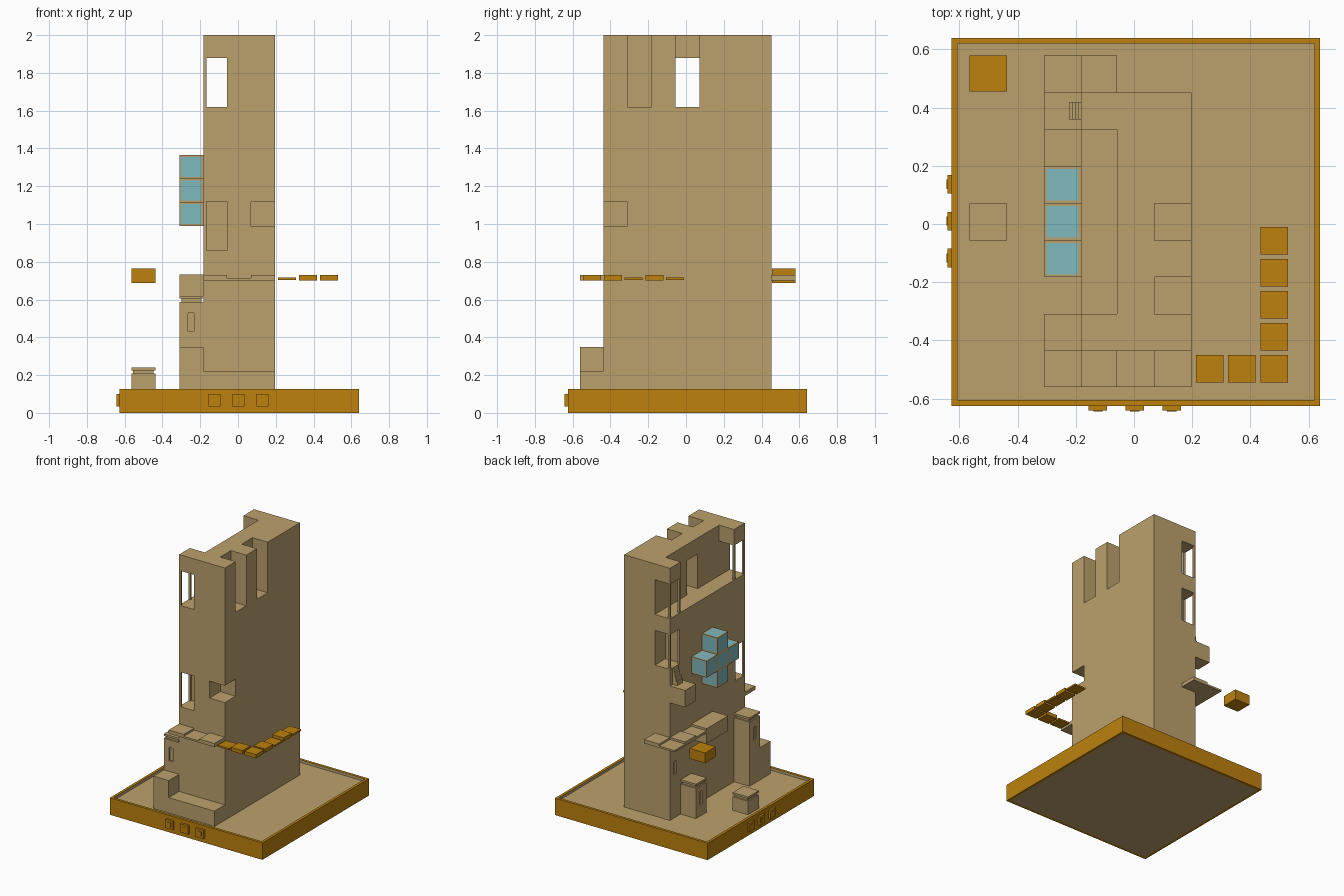
import bpy, bmesh
from mathutils import Vector

if "Cube" in bpy.data.objects:
    bpy.data.objects.remove(bpy.data.objects["Cube"])


def material(name, rgb):
    m = bpy.data.materials.new(name)
    m.use_nodes = True
    m.diffuse_color = (*rgb, 1)
    m.node_tree.nodes["Principled BSDF"].inputs["Base Color"].default_value = (*rgb, 1)
    return m


TAN = material("sandstone", (0.50, 0.355, 0.152))
ORANGE = material("ochre", (0.51, 0.222, 0.004))
BLUE = material("pale_blue", (0.21, 0.485, 0.52))

# Grid lines of the square modules
X = [-0.31, -0.183, -0.058, 0.07, 0.197]
Y = [-0.56, -0.437, -0.31, -0.183, -0.056, 0.071, 0.198, 0.325, 0.452, 0.58]


def add_box(bm, lo, hi):
    lo, hi = Vector(lo), Vector(hi)
    verts = bmesh.ops.create_cube(bm, size=1)["verts"]
    for v in verts:
        v.co = (lo + hi) / 2 + v.co * (hi - lo)
    return list({f for v in verts for f in v.link_faces})


def finish(name, bm, *mats):
    me = bpy.data.meshes.new(name)
    bm.to_mesh(me)
    bm.free()
    for m in mats:
        me.materials.append(m)
    ob = bpy.data.objects.new(name, me)
    bpy.context.collection.objects.link(ob)
    return ob


def box(name, lo, hi, mat=TAN):
    bm = bmesh.new()
    add_box(bm, lo, hi)
    return finish(name, bm, mat)


def carve(ob, lo, hi):
    cutter = box("cutter", lo, hi)
    cutter.hide_render = True
    mod = ob.modifiers.new("carve", "BOOLEAN")
    mod.operation, mod.solver, mod.object = "DIFFERENCE", "EXACT", cutter
    bpy.context.view_layer.objects.active = ob
    bpy.ops.object.modifier_apply(modifier=mod.name)
    bpy.data.objects.remove(cutter)


# Tray base: sunken floor on top, inset panel underneath
bm = bmesh.new()
faces = add_box(bm, (-0.627, -0.625, 0), (0.64, 0.64, 0.127))
for f in faces:
    f.normal_update()
for f in [f for f in faces if abs(f.normal.z) > 0.9]:
    top = f.normal.z > 0
    bmesh.ops.inset_region(bm, faces=[f], thickness=0.028)
    f.material_index = 1
    if top:
        inner = f
# Walls of the recess
ring = bmesh.ops.extrude_discrete_faces(bm, faces=[inner])["faces"][0]
for a, b in zip(list(ring.verts), [l.vert for l in ring.loops]):
    a.co.z -= 0.02
outer = [e for e in bm.edges if e.is_boundary and e.verts[0].co.z > 0.12]
lower = [e for e in bm.edges if e.is_boundary and e.verts[0].co.z < 0.12]
if outer and lower:
    for f in bmesh.ops.bridge_loops(bm, edges=outer + lower)["faces"]:
        f.material_index = 0
bmesh.ops.recalc_face_normals(bm, faces=bm.faces)
finish("tray_base", bm, ORANGE, TAN)


# Square buttons: raised rim, groove and centre
def button(name, axis, c):
    bm = bmesh.new()

    def part(half_u, depth):
        lo = [c - half_u, -0.626 - depth, 0.067 - half_u]
        hi = [c + half_u, -0.62, 0.067 + half_u]
        if axis == "x":
            lo[0], lo[1], hi[0], hi[1] = lo[1], lo[0], hi[1], hi[0]
        return add_box(bm, lo, hi)

    part(0.032, 0.016)
    part(0.016, 0.0185)
    return finish(name, bm, ORANGE)


for i in (-1, 0, 1):
    button("front_button", "y", 0.003 + i * 0.127)
    button("side_button", "x", 0.01 + i * 0.127)

# Main tower
tower = box("tower", (X[1], Y[1], 0.1), (X[4], Y[8], 2))
carve(tower, (-0.4, Y[2], 1.62), (X[2], Y[7], 2.2))              # roof terrace
for j in (2, 4):                                                # battlement notches
    carve(tower, (X[3], Y[j], 1.62), (0.4, Y[j + 1], 2.2))
carve(tower, (-0.1, Y[4], 1.62), (0.1, Y[5], 1.88))              # terrace window
carve(tower, (X[3], -0.6, 0.99), (0.4, Y[2], 1.117))             # corner notch

# Corner bays, each open on two sides with slim posts: (row, bottom, through)
T = 0.015
for j, z, through in ((1, 1.62, True), (7, 1.62, True), (1, 0.86, False), (7, 1.24, False)):
    a, b = Y[j], Y[j + 1]
    lo = a - 0.02 if through or j == 1 else a
    hi = b + 0.02 if through or j == 7 else b
    carve(tower, (X[1] + T, lo, z), (X[2], hi, z + 0.26))
    carve(tower, (-0.25, a + T, z), (X[2] - 0.02, b - T, z + 0.26))
carve(tower, (-0.25, 0.372, 0.43), (X[1] + 0.012, 0.405, 0.53))   # small slit

# Coloured roof edge
bm = bmesh.new()
bm.from_mesh(tower.data)
bmesh.ops.bisect_plane(bm, geom=bm.verts[:] + bm.edges[:] + bm.faces[:],
                       plane_co=(0, 0, 1.992), plane_no=(0, 0, 1))
for f in bm.faces:
    f.material_index = int(f.calc_center_median().z > 1.992)
bm.to_mesh(tower.data)
bm.free()
tower.data.materials.clear()
for m in (TAN, ORANGE):
    tower.data.materials.append(m)


# Turrets: body, recessed neck and cap
def turret(name, x0, x1, y0, y1, top, slits=()):
    body = box(name, (x0, y0, 0.1), (x1, y1, top - 0.032))
    for lo, hi in slits:
        carve(body, lo, hi)
    n = 0.01
    box(name + "_neck", (x0 + n, y0 + n, top - 0.034), (x1 - n, y1 - n, top - 0.014))
    box(name + "_cap", (x0, y0, top - 0.015), (x1, y1, top))


turret("tall_turret", X[0], X[1], Y[1], Y[2], 0.62,
       [((-0.265, -0.5, 0.43), (-0.232, Y[1] + 0.012, 0.53)),
        ((-0.4, -0.39, 0.43), (X[0] + 0.012, -0.357, 0.53))])
turret("short_turret", X[0], X[1], Y[6], Y[7], 0.365,
       [((-0.4, 0.245, 0.19), (X[0] + 0.012, 0.278, 0.29))])
turret("outpost", -0.565, -0.437, Y[4], Y[5], 0.24)

# Front steps
box("high_step", (X[0], Y[0], 0.1), (X[1], Y[1], 0.35))
box("low_step", (X[1], Y[0], 0.1), (X[4], Y[1], 0.222))

# Balcony with small stairs up to the back bay
box("balcony", (X[0], Y[7], 0.99), (X[1], Y[8], 1.117))
for i in range(4):
    box("stair", (X[1] - 0.04 + i * 0.01, 0.36, 1.117 + i * 0.03),
        (X[1], 0.42, 1.147 + i * 0.03))

# Walkway of stone slabs around the tower
for i, top in ((1, 0.73), (2, 0.715), (3, 0.73)):
    box("front_slab", (X[i], Y[0], 0.702), (X[i + 1], Y[1], top))
for i, j, top in ((1, 8, 0.73), (0, 8, 0.715), (0, 7, 0.73), (0, 6, 0.718)):
    box("back_slab", (X[i], Y[j], 0.702), (X[i + 1], Y[j + 1], top))
box("walkway_block", (X[0], Y[4], 0.62), (X[1], Y[6], 0.733))

# Floating tiles
tiles = [(0.213, -0.545), (0.323, -0.545)] + [(0.435, -0.545 + k * 0.11) for k in range(5)]
for k, (x, y) in enumerate(tiles):
    lo, hi = ((0.704, 0.716), (0.702, 0.73))[k in (1, 2, 3, 5)]
    box("floating_tile", (x, y, lo), (x + 0.095, y + 0.095, hi), ORANGE)
box("floating_block", (-0.565, 0.455, 0.688), (-0.437, 0.58, 0.765), ORANGE)

# Cross of framed blue panels
bm = bmesh.new()
Z = [0.99, 1.115, 1.24, 1.365]
cells = {(3, 1), (4, 1), (5, 1), (4, 0), (4, 2)}
for j, k in cells:
    faces = add_box(bm, (X[0], Y[j], Z[k]), (X[1], Y[j + 1], Z[k + 1]))
    drop, panels = [], []
    for f in faces:
        f.normal_update()
        n = f.normal
        neighbour = (j + round(n.y), k + round(n.z))
        if n.x > 0.9 or (abs(n.x) < 0.5 and neighbour in cells):
            drop.append(f)
        else:
            panels.append(f)
    bmesh.ops.delete(bm, geom=drop, context="FACES_ONLY")
    bmesh.ops.inset_individual(bm, faces=panels, thickness=0.013)
    for f in panels:
        f.material_index = 1
finish("glazed_cross", bm, TAN, BLUE)
